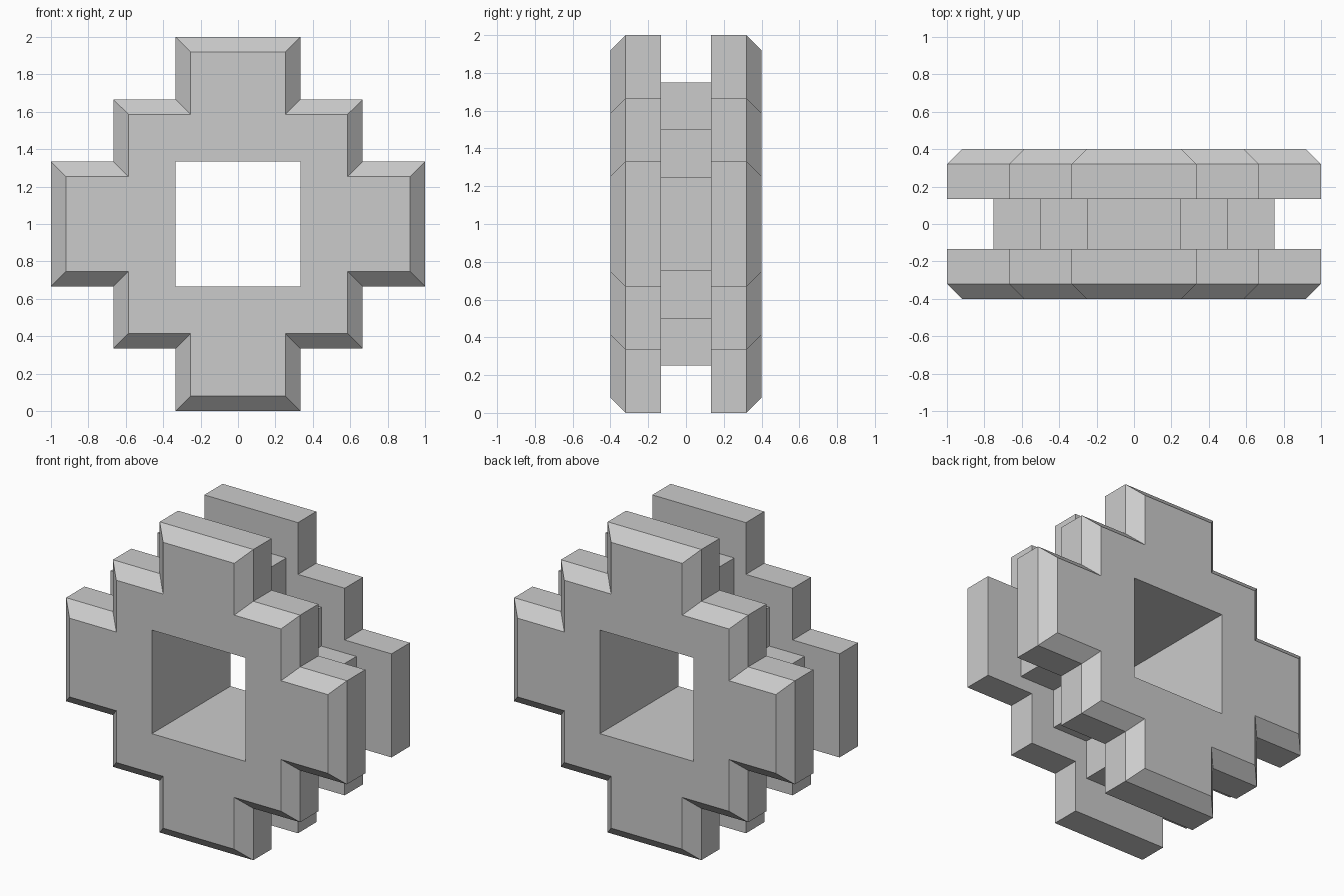
import bpy, bmesh

if "Cube" in bpy.data.objects:
    bpy.data.objects.remove(bpy.data.objects["Cube"])

HOLE = 1 / 3          # half size of the square opening
CENTRE_Z = 1.0


def four_turns(points):
    """Repeat a quadrant of (x, z) points around the centre."""
    result = []
    for _ in range(4):
        result += points
        points = [(-z, x) for x, z in points]
    return result


def stepped_cross(size, inset=0.0):
    a, b, c = size / 3, size * 2 / 3, size
    quadrant = [(c, a), (b, a), (b, b), (a, b), (a, c)]
    return four_turns([(x - inset, z - inset) for x, z in quadrant])


def make_frame(name, sections):
    """Loft stepped crosses, given as (y, size, inset), around the square hole."""
    bm = bmesh.new()

    def ring(points, y):
        return [bm.verts.new((x, y, z + CENTRE_Z)) for x, z in points]

    def bridge(r, s):
        n = len(r)
        for i in range(n):
            j = (i + 1) % n
            bm.faces.new((r[i], r[j], s[j], s[i]))

    # Outer walls and bevels
    outer = [ring(stepped_cross(size, inset), y) for y, size, inset in sections]
    for r, s in zip(outer, outer[1:]):
        bridge(r, s)

    # Walls of the opening
    square = four_turns([(HOLE, HOLE)])
    inner = [ring(square, sections[i][0]) for i in (0, -1)]
    bridge(*inner)

    # Flat end faces, one piece per arm
    for out, hole in ((outer[0], inner[0]), (outer[-1], inner[1])):
        for k in range(4):
            arm = [out[(5 * k + 2 + i) % 20] for i in range(6)]
            bm.faces.new([hole[k]] + arm + [hole[(k + 1) % 4]])

    bmesh.ops.recalc_face_normals(bm, faces=bm.faces)
    mesh = bpy.data.meshes.new(name)
    bm.to_mesh(mesh)
    bm.free()
    obj = bpy.data.objects.new(name, mesh)
    bpy.context.collection.objects.link(obj)


# Bevelled outer plates
for name, side in (("front_plate", -1), ("back_plate", 1)):
    make_frame(name, [(side * 0.1333, 1, 0), (side * 0.32, 1, 0),
                      (side * 0.4, 1, 0.08)])

# Smaller core between the plates
make_frame("core", [(-0.1333, 0.75, 0), (0.1333, 0.75, 0)])
